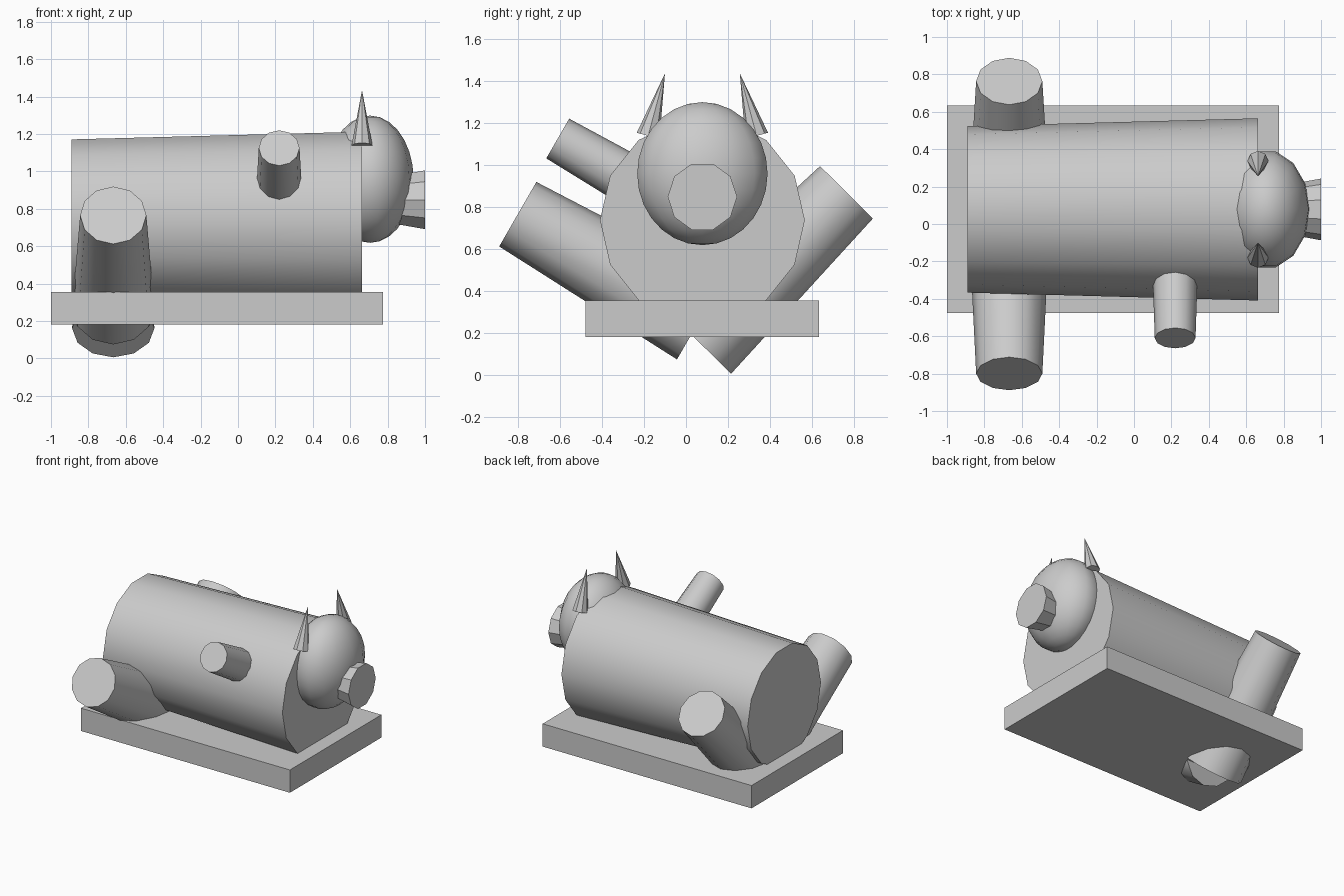
import bpy, bmesh, math
from mathutils import Vector, Matrix

if "Cube" in bpy.data.objects:
    bpy.data.objects.remove(bpy.data.objects["Cube"])

CY = 0.078  # symmetry line of the figure


def finish(bm, name, smooth=True):
    mesh = bpy.data.meshes.new(name)
    bmesh.ops.recalc_face_normals(bm, faces=bm.faces)
    bm.to_mesh(mesh)
    bm.free()
    ob = bpy.data.objects.new(name, mesh)
    bpy.context.collection.objects.link(ob)
    if smooth:
        bpy.ops.object.select_all(action='DESELECT')
        ob.select_set(True)
        bpy.context.view_layer.objects.active = ob
        bpy.ops.object.shade_smooth_by_angle(angle=math.radians(35))
    return ob


def frustum(name, p0, p1, r0, r1, sides, ref):
    """Tapered cylinder from p0 to p1; one corner points along ref."""
    p0, p1, ref = Vector(p0), Vector(p1), Vector(ref)
    axis = (p1 - p0).normalized()
    m = Matrix((ref.cross(axis), ref, axis)).transposed().to_4x4()
    m.translation = (p0 + p1) / 2
    bm = bmesh.new()
    bmesh.ops.create_cone(bm, cap_ends=True, segments=sides, radius1=r0,
                          radius2=r1, depth=(p1 - p0).length, matrix=m)
    bmesh.ops.remove_doubles(bm, verts=bm.verts, dist=1e-5)
    return finish(bm, name)


X, Y = (1, 0, 0), (0, 1, 0)

# Base slab
bm = bmesh.new()
bmesh.ops.create_cube(bm, size=1, matrix=Matrix.Translation((-0.1125, CY, 0.268))
                      @ Matrix.Diagonal((1.775, 1.11, 0.175, 1)))
finish(bm, "base", smooth=False)

# Body barrel
frustum("body", (-0.89, CY, 0.737), (0.663, CY, 0.737), 0.445, 0.487, 14, Y)

# Head
bm = bmesh.new()
bmesh.ops.create_uvsphere(bm, u_segments=14, v_segments=14, radius=1)
v = next(v for v in bm.verts if v.co.xy.length > 0.1)
turn = Matrix.Rotation(-math.atan2(v.co.y, v.co.x), 4, 'Z')
bm.transform(Matrix.Translation((0.706, CY, 0.958))
             @ Matrix.Diagonal((0.233, 0.318, 0.34, 1)) @ turn)
finish(bm, "head")

# Snout, flaring towards its tip
frustum("snout", (0.8, CY, 0.848), (1.0, CY, 0.848), 0.128, 0.165, 10, Y)

# Ears
for side, s in (("left", -1), ("right", 1)):
    frustum("ear_" + side, (0.663, CY + s * 0.258, 1.138),
            (0.663, CY + s * 0.178, 1.435), 0.056, 0, 8, X)

# Hind legs, running through the base
frustum("hind_leg_front", (-0.667, 0.067, 0.265), (-0.667, -0.8, 0.765), 0.22, 0.177, 12, X)
frustum("hind_leg_back", (-0.667, 0.058, 0.161), (-0.667, 0.763, 0.869), 0.22, 0.177, 12, X)

# Front arm
frustum("arm", (0.22, -0.004, 0.775), (0.22, -0.61, 1.125), 0.129, 0.109, 12, X)
